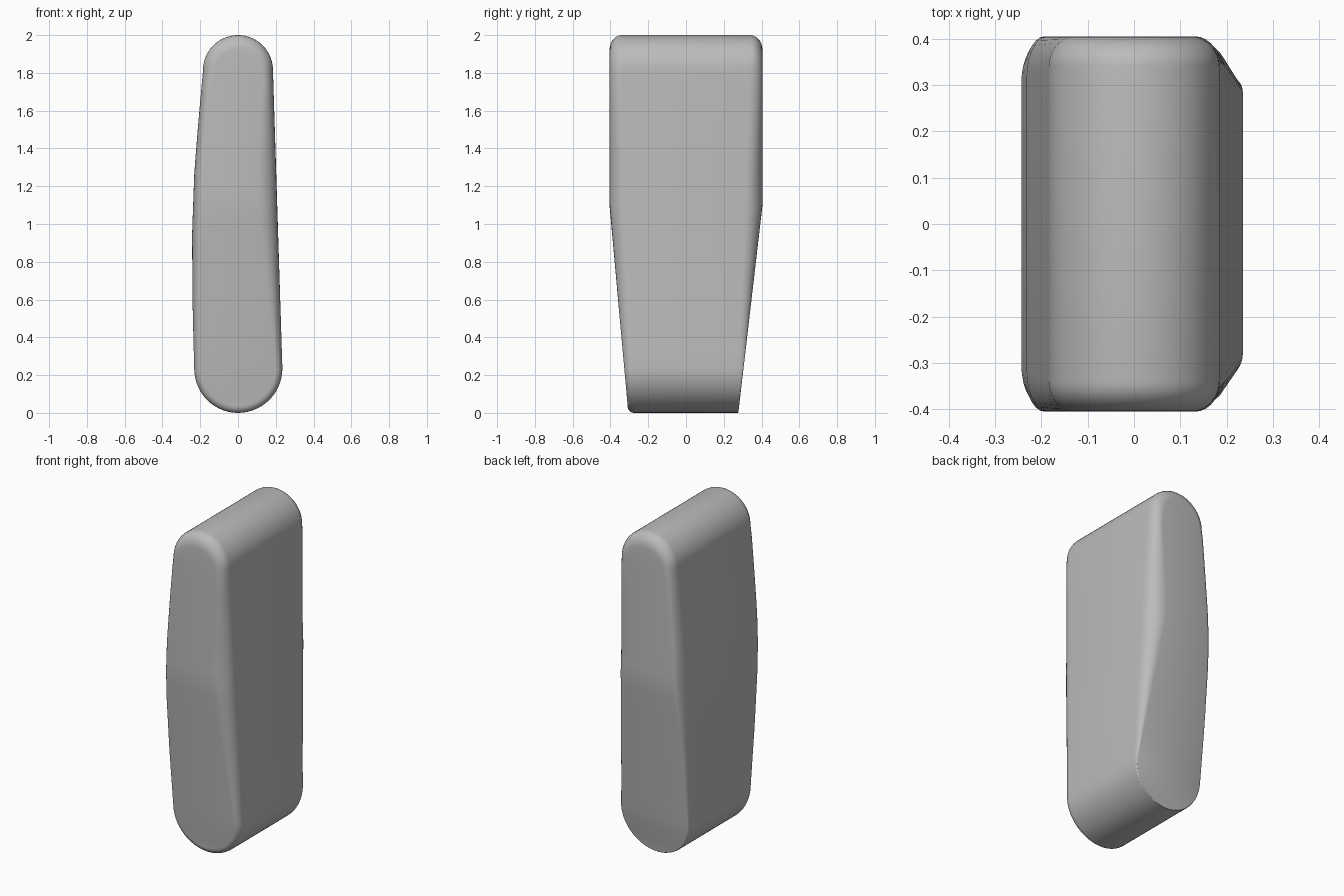
import bpy
import bmesh
from math import sin, cos, pi
from mathutils import Vector

cube = bpy.data.objects.get("Cube")
if cube:
    bpy.data.objects.remove(cube, do_unlink=True)


def interp(table, v):
    """Linear interpolation in a short list of (key, value) pairs."""
    if v <= table[0][0]:
        return table[0][1]
    for (a, p), (b, q) in zip(table, table[1:]):
        if v <= b:
            return p + (q - p) * (v - a) / (b - a)
    return table[-1][1]


# Outline in the xz plane: straight right edge, bowed left edge, round ends
R_LOW, R_TOP = 0.235, 0.185
Z_LOW, Z_TOP = R_LOW, 2 - R_TOP
LEFT = [(Z_LOW, -0.232), (0.6, -0.241), (0.95, -0.243), (1.28, -0.231),
        (1.55, -0.209), (Z_TOP, -R_TOP)]
ARC, MID = 14, 20

levels = []
for i in range(ARC):
    a = pi / 2 * i / ARC
    levels.append((Z_LOW - R_LOW * cos(a), R_LOW * sin(a), -0.232 * sin(a)))
for i in range(MID + 1):
    z = Z_LOW + (Z_TOP - Z_LOW) * i / MID
    levels.append((z, R_LOW + (R_TOP - R_LOW) * i / MID, interp(LEFT, z)))
for i in range(1, ARC + 1):
    a = pi / 2 * i / ARC
    levels.append((Z_TOP + R_TOP * sin(a), R_TOP * cos(a), -R_TOP * cos(a)))

last = len(levels) - 1
outline = [Vector((r, z)) for z, r, l in levels]
outline += [Vector((l, z)) for z, r, l in reversed(levels[1:-1])]
count = len(outline)

# Width of the rounded rim by height, for each end and side
RIM = {
    (-1, 1): [(0, 0.04), (0.24, 0.035), (1.22, 0.11), (1.75, 0.055), (2, 0.08)],
    (-1, -1): [(0, 0.04), (0.24, 0.035), (1.1, 0.045), (1.75, 0.045), (2, 0.08)],
    (1, 1): [(0, 0.003), (0.24, 0.008), (1.22, 0.11), (1.75, 0.055), (2, 0.08)],
    (1, -1): [(0, 0.003), (0.24, 0.008), (1.1, 0.045), (1.75, 0.045), (2, 0.08)],
}
SIDE_EDGE = [(0, 0.275), (0.24, 0.278), (1.9, 0.34)]
END_FACE = {-1: [(0.05, 0.31), (1.1, 0.405)], 1: [(0, 0.277), (1.1, 0.405)]}
STEPS = 7


def ring(end, step):
    """One loop of the rim, from the side edge (step 0) to the end face."""
    a = pi / 2 * step / STEPS
    points = []
    for i, p in enumerate(outline):
        t = outline[(i + 1) % count] - outline[i - 1]
        inward = Vector((-t.y, t.x)).normalized()
        width = interp(RIM[end, 1 if i <= last else -1], p.y)
        q = p + inward * width * (1 - cos(a))
        side = interp(SIDE_EDGE, p.y)
        face = interp(END_FACE[end], (p + inward * width).y)
        points.append((q.x, end * (side + (face - side) * sin(a)), q.y))
    return points


# Body: loft the rings from the front face to the back face
bm = bmesh.new()
rings = [ring(-1, s) for s in range(STEPS, -1, -1)]
rings += [ring(1, s) for s in range(STEPS + 1)]
loops = [[bm.verts.new(p) for p in points] for points in rings]
for a, b in zip(loops, loops[1:]):
    for i in range(count):
        j = (i + 1) % count
        bm.faces.new((a[i], a[j], b[j], b[i]))

# End faces: strips joining the right and left edges at each level
for loop in (loops[0], loops[-1]):
    for i in range(last):
        corners = [loop[i], loop[i + 1], loop[(count - i - 1) % count],
                   loop[(count - i) % count]]
        bm.faces.new(list(dict.fromkeys(corners)))
bmesh.ops.recalc_face_normals(bm, faces=bm.faces)

mesh = bpy.data.meshes.new("rounded_body")
bm.to_mesh(mesh)
bm.free()
body = bpy.data.objects.new("rounded_body", mesh)
bpy.context.collection.objects.link(body)

# Plain grey material
grey = bpy.data.materials.new("plain_grey")
grey.use_nodes = True
color = (0.5, 0.5, 0.5, 1)
grey.diffuse_color = color
grey.node_tree.nodes["Principled BSDF"].inputs["Base Color"].default_value = color
mesh.materials.append(grey)

bpy.ops.object.select_all(action="DESELECT")
body.select_set(True)
bpy.context.view_layer.objects.active = body
bpy.ops.object.shade_smooth_by_angle(angle=pi / 6)
